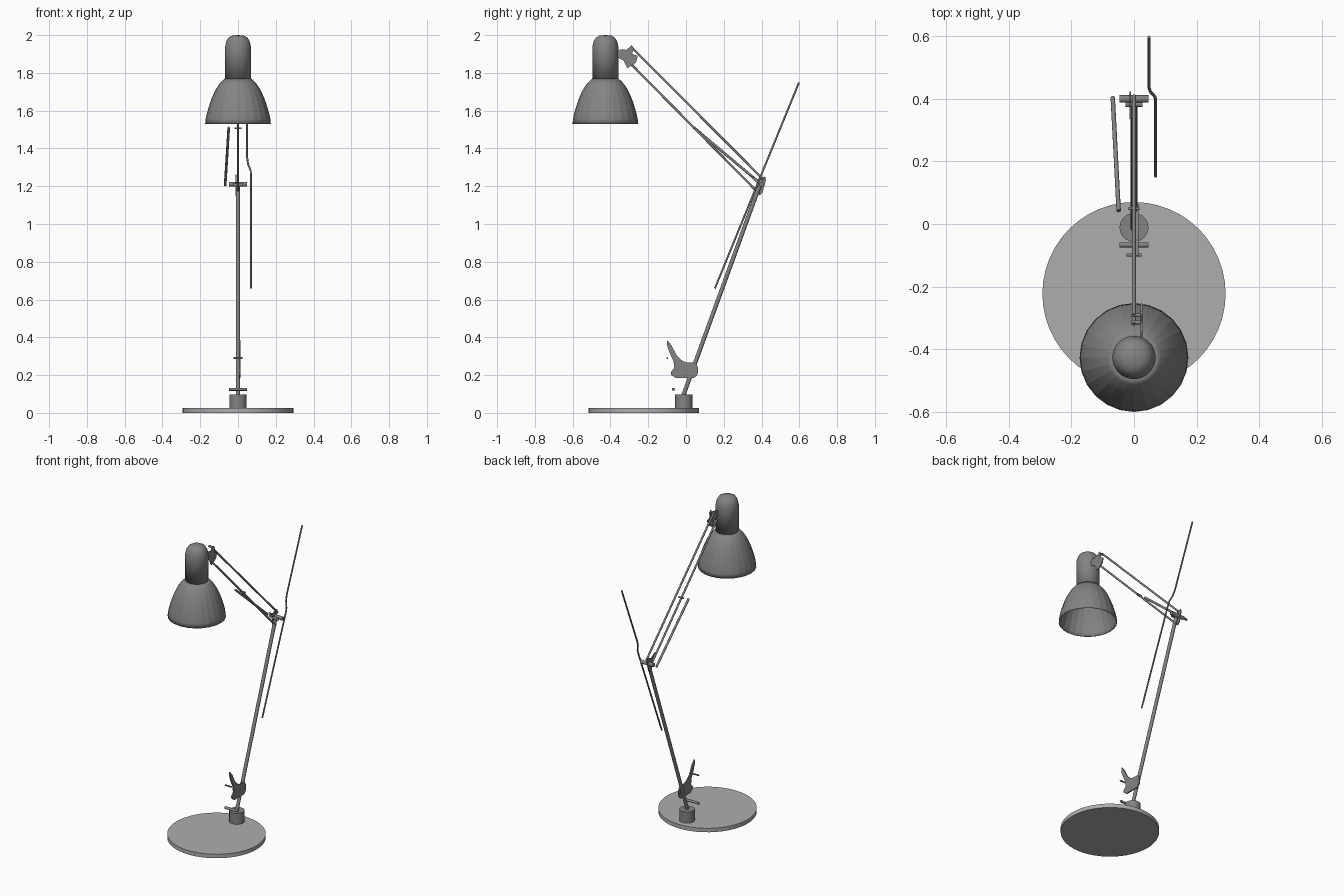
import bpy, bmesh, math
from mathutils import Vector

if "Cube" in bpy.data.objects:
    bpy.data.objects.remove(bpy.data.objects["Cube"])


def material(name, g):
    m = bpy.data.materials.new(name)
    m.diffuse_color = (g, g, g, 1)
    m.use_nodes = True
    m.node_tree.nodes["Principled BSDF"].inputs["Base Color"].default_value = m.diffuse_color
    return m


DARK = material("dark_grey", 0.23)
BASE = material("base_grey", 0.42)


def smooth(ob, degrees):
    bpy.ops.object.select_all(action='DESELECT')
    bpy.context.view_layer.objects.active = ob
    ob.select_set(True)
    bpy.ops.object.shade_smooth_by_angle(angle=math.radians(degrees))


def finish(name, bm, angle=35, mat=DARK):
    bmesh.ops.recalc_face_normals(bm, faces=bm.faces)
    mesh = bpy.data.meshes.new(name)
    bm.to_mesh(mesh)
    bm.free()
    mesh.materials.append(mat)
    ob = bpy.data.objects.new(name, mesh)
    bpy.context.collection.objects.link(ob)
    smooth(ob, angle)
    return ob


def rod(name, a, b, r, sides=12, mat=DARK):
    """Capped cylinder between two points."""
    a, b = Vector(a), Vector(b)
    bm = bmesh.new()
    bmesh.ops.create_cone(bm, cap_ends=True, segments=sides, radius1=r, radius2=r, depth=(b - a).length)
    bm.transform((b - a).to_track_quat('Z', 'Y').to_matrix().to_4x4())
    bmesh.ops.translate(bm, verts=bm.verts, vec=(a + b) / 2)
    return finish(name, bm, mat=mat)


def pin(name, y, z, half, r):
    return rod(name, (-half, y, z), (half, y, z), r, 16)


def plate(name, outline, x0, x1):
    """Flat plate from a (y, z) outline, extruded along x."""
    bm = bmesh.new()
    face = bm.faces.new([bm.verts.new((x0, y, z)) for y, z in outline])
    ext = bmesh.ops.extrude_face_region(bm, geom=[face])
    verts = [v for v in ext['geom'] if isinstance(v, bmesh.types.BMVert)]
    bmesh.ops.translate(bm, verts=verts, vec=(x1 - x0, 0, 0))
    return finish(name, bm)


def bent_rod(name, pts, r):
    cu = bpy.data.curves.new(name, 'CURVE')
    cu.dimensions = '3D'
    cu.bevel_depth = r
    cu.bevel_resolution = 2
    cu.use_fill_caps = True
    cu.materials.append(DARK)
    sp = cu.splines.new('POLY')
    sp.points.add(len(pts) - 1)
    for p, co in zip(sp.points, pts):
        p.co = (*co, 1)
    ob = bpy.data.objects.new(name, cu)
    bpy.context.collection.objects.link(ob)
    return ob


def lathe(name, profile, centre_y, sides, angle):
    """Thin-walled turned shell from an (r, z) profile."""
    bm = bmesh.new()
    vs = [bm.verts.new((r, 0, z)) for r, z in profile]
    es = [bm.edges.new(p) for p in zip(vs, vs[1:])]
    bmesh.ops.spin(bm, geom=vs + es, cent=(0, 0, 0), axis=(0, 0, 1), angle=2 * math.pi, steps=sides)
    bmesh.ops.remove_doubles(bm, verts=bm.verts, dist=1e-4)
    bmesh.ops.translate(bm, verts=bm.verts, vec=(0, centre_y, 0))
    ob = finish(name, bm, angle)
    wall = ob.modifiers.new("wall", 'SOLIDIFY')
    wall.thickness = 0.003
    wall.offset = -1
    return ob


# Base disc and socket
rod("base", (0, -0.223, 0), (0, -0.223, 0.026), 0.293, 48, BASE)
rod("base_socket", (0, -0.011, 0.024), (0, -0.011, 0.098), 0.046, 32)

# Lower arm with its tension bracket and pins
rod("lower_arm", (0, -0.015, 0.09), (0, 0.392, 1.21), 0.011)
plate("base_bracket", [(-0.1, 0.385), (-0.078, 0.36), (-0.05, 0.305), (-0.025, 0.28), (0, 0.267),
                       (0.05, 0.265), (0.064, 0.24), (0.062, 0.205), (0.045, 0.185), (-0.055, 0.185),
                       (-0.078, 0.2), (-0.08, 0.217), (-0.062, 0.238), (-0.066, 0.275),
                       (-0.088, 0.32), (-0.1, 0.355)], 0.006, 0.014)
pin("base_pin", -0.067, 0.125, 0.047, 0.008)
pin("bracket_pin", -0.099, 0.29, 0.024, 0.005)

# Elbow: cheek plate and axles
plate("elbow_plate", [(0.335, 1.262), (0.378, 1.238), (0.418, 1.252), (0.424, 1.235), (0.405, 1.165),
                      (0.39, 1.152), (0.372, 1.168), (0.375, 1.215)], -0.014, -0.009)
pin("elbow_axle", 0.4, 1.21, 0.047, 0.012)
pin("elbow_pin", 0.382, 1.207, 0.027, 0.008)

# Upper parallel arms
rod("upper_arm_top", (0, -0.292, 1.94), (0, 0.41, 1.235), 0.006)
rod("upper_arm_bottom", (0, -0.32, 1.876), (0, 0.388, 1.16), 0.006)
pin("upper_arm_pin", 0.05, 1.507, 0.018, 0.005)

# Side spring rods
rod("upper_spring", (-0.068, 0.405, 1.205), (-0.049, 0.042, 1.51), 0.007)
bent_rod("long_rod", [(0.069, 0.153, 0.659), (0.069, 0.397, 1.257), (0.067, 0.407, 1.282),
                      (0.053, 0.422, 1.318), (0.048, 0.437, 1.355), (0.048, 0.598, 1.749)], 0.005)

# Head joint
plate("head_bracket", [(-0.368, 1.91), (-0.345, 1.925), (-0.315, 1.922), (-0.29, 1.945), (-0.278, 1.93),
                       (-0.285, 1.9), (-0.255, 1.89), (-0.265, 1.855), (-0.31, 1.825),
                       (-0.33, 1.865), (-0.368, 1.885)], 0.021, 0.027)
rod("head_pin", (-0.008, -0.292, 1.935), (0.024, -0.292, 1.935), 0.006)
rod("head_lower_pin", (-0.008, -0.315, 1.872), (0.024, -0.315, 1.872), 0.006)

# Lamp: domed socket above a faceted open bell
lathe("lamp_socket", [(0, 2.0), (0.03, 1.998), (0.05, 1.987), (0.062, 1.968), (0.069, 1.937),
                      (0.069, 1.77)], -0.427, 32, 35)
lathe("lamp_shade", [(0.069, 1.77), (0.086, 1.755), (0.102, 1.737), (0.115, 1.717), (0.127, 1.694),
                     (0.138, 1.669), (0.148, 1.642), (0.157, 1.613), (0.165, 1.585), (0.171, 1.557),
                     (0.174, 1.53)], -0.427, 24, 9)
